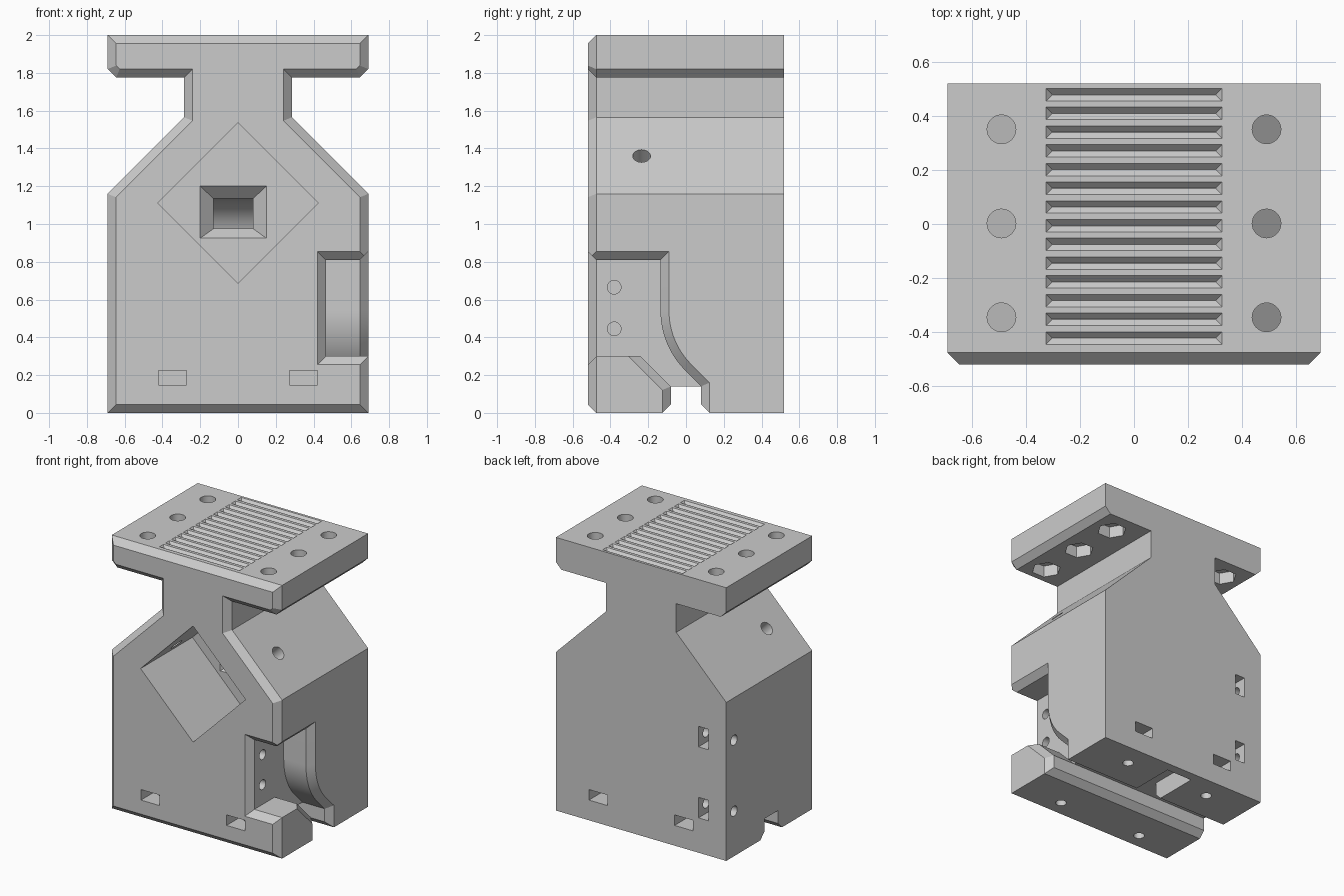
import bpy, bmesh
from math import sin, cos, pi, radians
from mathutils import Vector, Matrix

old = bpy.data.objects.get("Cube")
if old:
    bpy.data.objects.remove(old)

C = 0.045  # common chamfer

grey = bpy.data.materials.new("mid grey")
grey.use_nodes = True
grey.diffuse_color = (0.6, 0.6, 0.6, 1)
grey.node_tree.nodes["Principled BSDF"].inputs["Base Color"].default_value = grey.diffuse_color


def make_object(name, bm):
    bmesh.ops.recalc_face_normals(bm, faces=bm.faces)
    mesh = bpy.data.meshes.new(name)
    bm.to_mesh(mesh)
    bm.free()
    ob = bpy.data.objects.new(name, mesh)
    bpy.context.collection.objects.link(ob)
    return ob


def loft(bm, rings):
    """Skin a list of equal-length rings and cap both ends."""
    loops = [[bm.verts.new(p) for p in ring] for ring in rings]
    n = len(loops[0])
    for a, b in zip(loops, loops[1:]):
        for i in range(n):
            j = (i + 1) % n
            bm.faces.new((a[i], a[j], b[j], b[i]))
    bm.faces.new(loops[0][::-1])
    bm.faces.new(loops[-1])


def offset(poly, d):
    """Mitred outward offset of a counter-clockwise polygon."""
    out = []
    for i, p in enumerate(poly):
        a, p, b = Vector(poly[i - 1]), Vector(p), Vector(poly[(i + 1) % len(poly)])
        u, v = (p - a).normalized(), (b - p).normalized()
        n1, n2 = Vector((u.y, -u.x)), Vector((v.y, -v.x))
        out.append(tuple(p + (n1 + n2) * d / (1 + n1.dot(n2))))
    return out


def on_x(poly, x):
    return [(x, a, b) for a, b in poly]


def on_y(poly, y):
    return [(a, y, b) for a, b in poly]


def rect(a0, a1, b0, b1):
    return [(a0, b0), (a1, b0), (a1, b1), (a0, b1)]


def box(bm, x0, x1, y0, y1, z0, z1):
    loft(bm, [on_y(rect(x0, x1, z0, z1), y) for y in (y0, y1)])


def rod(bm, start, end, r, sides=32):
    a, b = Vector(start), Vector(end)
    rot = (b - a).to_track_quat('Z', 'Y').to_matrix()
    ring = [rot @ Vector((r * cos(2 * pi * i / sides), r * sin(2 * pi * i / sides), 0))
            for i in range(sides)]
    loft(bm, [[a + p for p in ring], [b + p for p in ring]])


# Main body: outline pushed back, with a chamfered front rim
half = [(.69, 0), (.69, 1.16), (.285, 1.565), (.285, 1.775), (.645, 1.775), (.69, 1.82), (.69, 2)]
outline = half + [(-x, z) for x, z in reversed(half)]
bm = bmesh.new()
loft(bm, [on_y(offset(outline, -C), -.52), on_y(outline, -.52 + C), on_y(outline, .52)])
body = make_object("body", bm)
body.data.materials.append(grey)


def cut(name, build):
    """Subtract the shape made by build(bm) from the body."""
    bm = bmesh.new()
    build(bm)
    cutter = make_object(name, bm)
    cutter.hide_render = True
    mod = body.modifiers.new(name, 'BOOLEAN')
    mod.operation, mod.solver, mod.object = 'DIFFERENCE', 'EXACT', cutter
    mod.use_self = True
    mesh = bpy.data.meshes.new_from_object(
        body.evaluated_get(bpy.context.evaluated_depsgraph_get()))
    body.modifiers.clear()
    body.data = mesh
    bpy.data.objects.remove(cutter)


# Cable slot across the underside
slot = [(.08, .14), (-.08, .14), (-.08, C), (-.17, -C), (.17, -C), (.08, C)]
cut("bottom_slot", lambda bm: loft(bm, [on_x(slot, -1), on_x(slot, 1)]))

# Side recess curving down into the slot
R = .444
curve = [(-.135 + R - R * cos(radians(t)), .54 - R * sin(radians(t))) for t in range(45, -1, -3)]
recess = [(-.24, .3), (-.08, .14), (-.08, -.2), (.08, -.2), (.08, .141)] + curve
recess += [(-.135, .81), (-.7, .81), (-.7, .3)]
flare = offset(recess, C)
flare[0], flare[-1] = (-.304, .3), (-.745, .3)
cut("side_recess", lambda bm: loft(bm, [on_x(recess, .465), on_x(recess, .9)]))
cut("side_recess_chamfer", lambda bm: loft(
    bm, [on_x(recess, .69 - C), on_x(flare, .69), on_x(flare, .9)]))
mouth = rect(.465, 1, .3, .81)
cut("front_recess_chamfer", lambda bm: loft(
    bm, [on_y(mouth, -.52 + C), on_y(offset(mouth, C), -.52), on_y(offset(mouth, C), -.7)]))

# Deep diamond pocket in the front
diamond = [(0, .685), (.425, 1.11), (0, 1.535), (-.425, 1.11)]
cut("diamond_pocket", lambda bm: loft(bm, [on_y(diamond, -.7), on_y(diamond, .08)]))


# Duct bending from the pocket floor down to the underside
def duct(bm):
    path = [((.1, 1.055), 0)]
    path += [((.2 + .17 * sin(radians(t)), .885 + .17 * cos(radians(t))), t) for t in range(0, 91, 6)]
    path.append(((.37, -.1), 90))
    rings = []
    for (y, z), t in path:
        dy, dz = .08 * sin(radians(t)), .08 * cos(radians(t))
        rings.append([(-.13, y - dy, z - dz), (.08, y - dy, z - dz),
                      (.08, y + dy, z + dz), (-.13, y + dy, z + dz)])
    loft(bm, rings)


funnel = [on_y(rect(-.2, .15, .925, 1.2), y) for y in (.04, .08)]
funnel.append(on_y(rect(-.13, .08, .975, 1.135), .145))
cut("duct", duct)
cut("duct_funnel", lambda bm: loft(bm, funnel))
cut("duct_outlet", lambda bm: box(bm, -.13, .08, .05, .45, -.1, .14))


# V grooves on the top plate
def grooves(bm):
    w = .023
    for i in range(14):
        y = .478 - i * .0692
        top = [bm.verts.new((sx * (.325 + w), y + sy * 2 * w, 2 + w))
               for sx, sy in ((-1, -1), (1, -1), (1, 1), (-1, 1))]
        l, r = (bm.verts.new((s * (.325 - w), y, 2 - w)) for s in (-1, 1))
        a, b, c, d = top
        for f in ((a, b, c, d), (a, b, r, l), (c, d, l, r), (d, a, l), (b, c, r)):
            bm.faces.new(f)


# Separate passes keep the wide cutter tops from meeting
def groove(i):
    def build(bm):
        w, y = .023, .478 - i * .0692
        rings = [[(sx * (.325 + e), y + sy * (w + e), 2 + e)
                  for sx, sy in ((-1, -1), (1, -1), (1, 1), (-1, 1))] for e in (.008, -w + .0004)]
        loft(bm, rings)
    return build


for i in range(14):
    cut("groove", groove(i))


# Bolt holes and hex nut pockets in the top plate
def plate_holes(bm):
    for x in (-.49, .49):
        for y in (-.345, .002, .35):
            rod(bm, (x, y, 1.72), (x, y, 2.1), .053)


def nut_pockets(bm):
    for x in (-.49, .49):
        for y in (-.345, .002, .35):
            rod(bm, (x, y, 1.72), (x, y, 1.86), .1, 6)


cut("plate_holes", plate_holes)
cut("nut_pockets", nut_pockets)


# Nut slots and screw holes around the base and sides
def nut_slots(bm):
    for x in (-.347, .347):
        for y0, y1 in ((-.6, -.29), (.29, .6)):
            box(bm, x - .075, x + .075, y0, y1, .148, .225)
    for z in (.33, .85):
        box(bm, -.545, -.465, .36, .6, z - .075, z + .075)


def screw_holes(bm):
    for x in (-.347, .347):
        for y in (-.36, .35):
            rod(bm, (x, y, -.1), (x, y, .32), .037)
    for z in (.33, .85):
        rod(bm, (-.8, .43, z), (-.3, .43, z), .037)
    for z in (.445, .665):
        rod(bm, (.55, -.38, z), (.2, -.38, z), .036)
    for s in (-1, 1):
        rod(bm, (s * .59, -.235, 1.46), (s * .28, -.235, 1.15), .047)


cut("nut_slots", nut_slots)
cut("screw_holes", screw_holes)

# Smooth the curved walls, keep the edges crisp
if not body.data.materials:
    body.data.materials.append(grey)
bpy.context.view_layer.objects.active = body
body.select_set(True)
bpy.ops.object.shade_smooth_by_angle(angle=radians(25))
